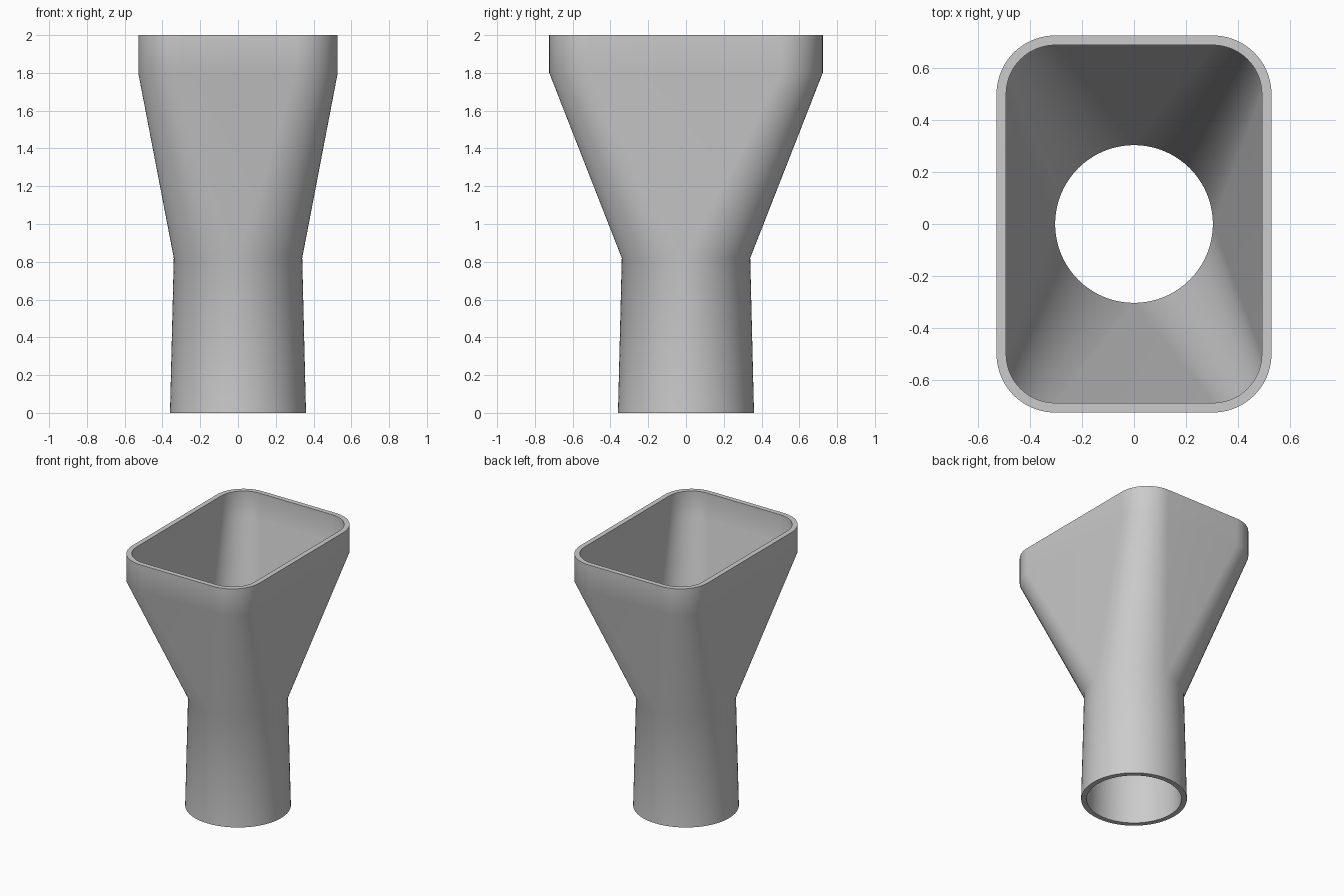
import bpy, bmesh, math

if "Cube" in bpy.data.objects:
    bpy.data.objects.remove(bpy.data.objects["Cube"])

STEPS = 20  # segments per rounded corner


def ring(bm, half_x, half_y, radius, z):
    """Rounded rectangle; a circle when radius equals both half sizes."""
    verts = []
    for q, (sx, sy) in enumerate(((1, 1), (-1, 1), (-1, -1), (1, -1))):
        for i in range(STEPS + 1):
            a = (q + i / STEPS) * math.pi / 2
            verts.append(bm.verts.new((sx * (half_x - radius) + radius * math.cos(a),
                                       sy * (half_y - radius) + radius * math.sin(a), z)))
    return verts


# Outer wall upward, then inner wall downward: half x, half y, corner radius, z
SECTIONS = [
    (0.36, 0.36, 0.36, 0.0),
    (0.34, 0.34, 0.34, 0.82),
    (0.528, 0.724, 0.225, 1.80),
    (0.528, 0.724, 0.225, 2.0),
    (0.491, 0.687, 0.188, 2.0),
    (0.491, 0.687, 0.188, 1.80),
    (0.303, 0.303, 0.303, 0.82),
    (0.323, 0.323, 0.323, 0.0),
]

# Round-to-rectangular hollow adapter
bm = bmesh.new()
rings = [ring(bm, *s) for s in SECTIONS]
for k, lower in enumerate(rings):
    upper = rings[(k + 1) % len(rings)]
    n = len(lower)
    for i in range(n):
        j = (i + 1) % n
        bm.faces.new((lower[i], lower[j], upper[j], upper[i]))
# Merge the doubled circle points so the flat sides become triangles
bmesh.ops.remove_doubles(bm, verts=bm.verts[:], dist=1e-5)
bmesh.ops.recalc_face_normals(bm, faces=bm.faces[:])

mesh = bpy.data.meshes.new("duct_adapter")
bm.to_mesh(mesh)
bm.free()
adapter = bpy.data.objects.new("duct_adapter", mesh)
bpy.context.collection.objects.link(adapter)

grey = bpy.data.materials.new("light_grey")
grey.diffuse_color = (0.6, 0.6, 0.6, 1)
grey.use_nodes = True
grey.node_tree.nodes["Principled BSDF"].inputs["Base Color"].default_value = grey.diffuse_color
mesh.materials.append(grey)

bpy.context.view_layer.objects.active = adapter
adapter.select_set(True)
bpy.ops.object.shade_smooth_by_angle(angle=math.radians(35))
